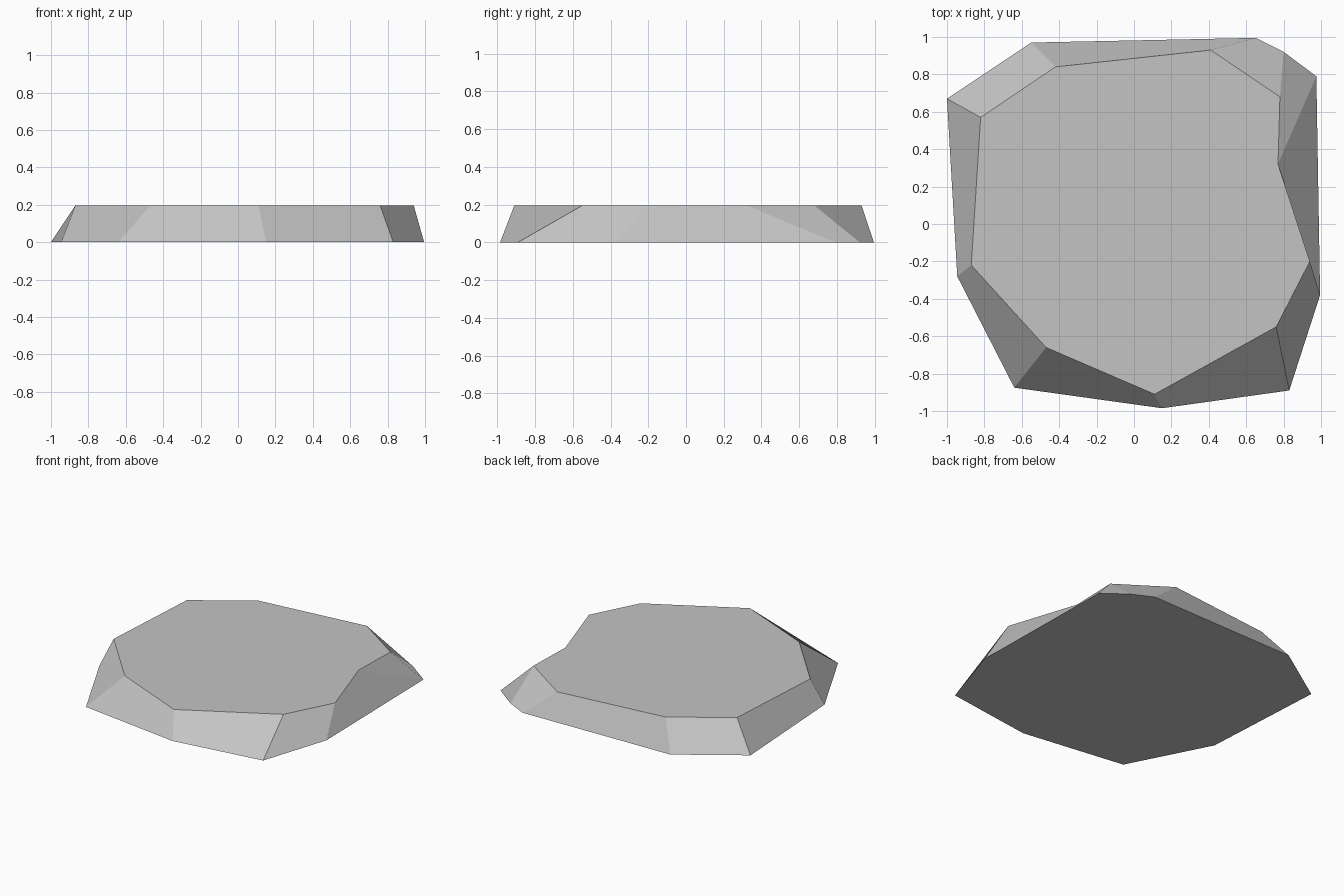
import bpy
import bmesh

cube = bpy.data.objects.get("Cube")
if cube:
    bpy.data.objects.remove(cube, do_unlink=True)

HEIGHT = 0.195

# Matching corners of the two outlines, counter-clockwise from the back right
top_outline = [(-0.42, 0.84), (-0.82, 0.57), (-0.87, -0.22), (-0.47, -0.66), (0.11, -0.91),
               (0.76, -0.55), (0.94, -0.20), (0.77, 0.32), (0.78, 0.68), (0.41, 0.93)]
base_outline = [(-0.55, 0.97), (-1.0, 0.67), (-0.945, -0.28), (-0.64, -0.875), (0.15, -0.985),
                (0.83, -0.89), (0.995, -0.38), (0.975, 0.79), (0.80, 0.92), (0.65, 0.995)]

# Stone colour
stone = bpy.data.materials.new("stone grey")
stone.use_nodes = True
grey = (0.55, 0.55, 0.55, 1.0)
stone.diffuse_color = grey
stone.node_tree.nodes["Principled BSDF"].inputs["Base Color"].default_value = grey

# Flat slab: top, underside and a ring of sloping facets
bm = bmesh.new()
top = [bm.verts.new((x, y, HEIGHT)) for x, y in top_outline]
base = [bm.verts.new((x, y, 0)) for x, y in base_outline]
bm.faces.new(top)
bm.faces.new(base[::-1])
for i in range(len(top)):
    j = (i + 1) % len(top)
    bm.faces.new((base[i], base[j], top[j], top[i]))
bmesh.ops.recalc_face_normals(bm, faces=bm.faces[:])

mesh = bpy.data.meshes.new("flat_stone")
bm.to_mesh(mesh)
bm.free()
mesh.materials.append(stone)
slab = bpy.data.objects.new("flat_stone", mesh)
bpy.context.collection.objects.link(slab)
